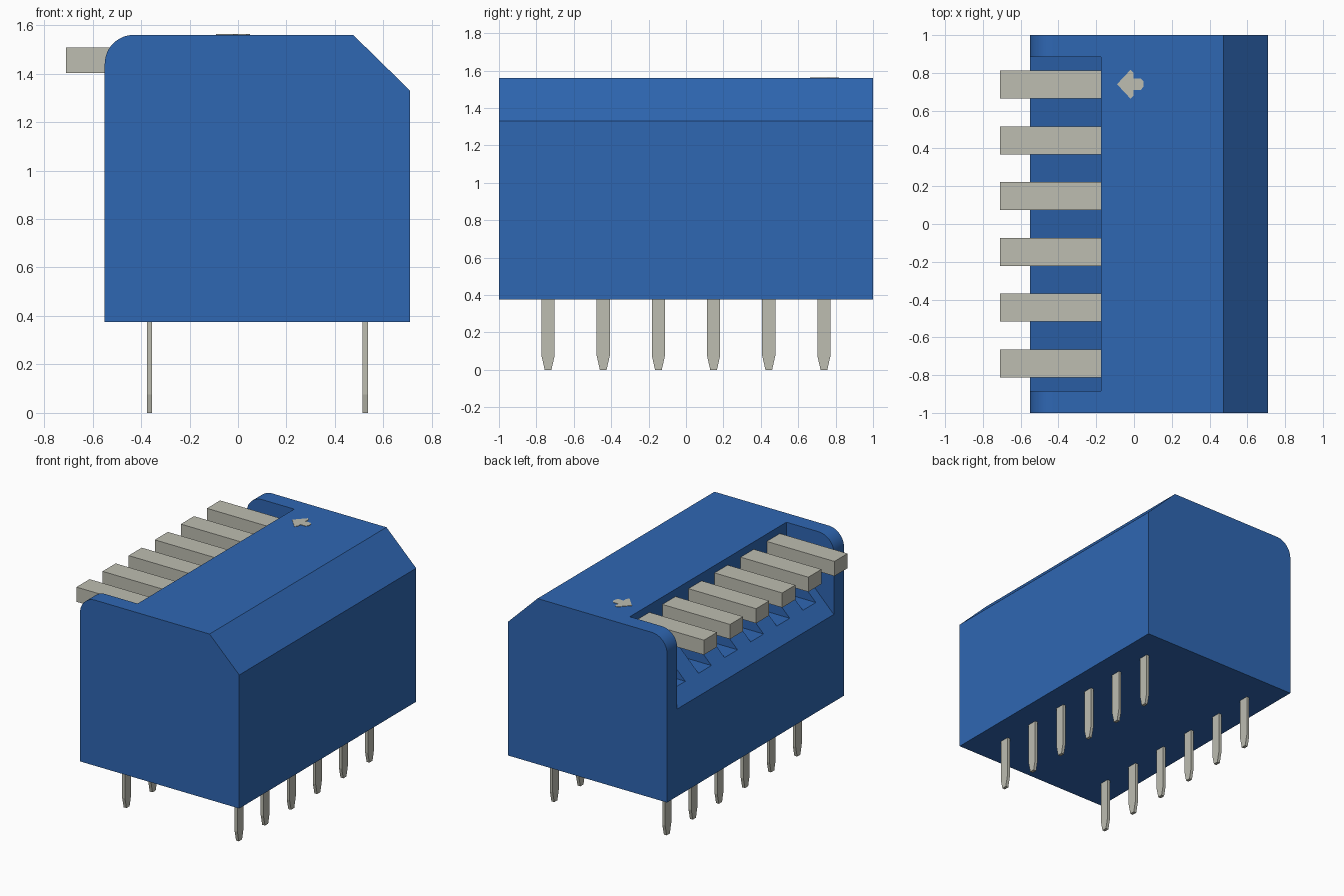
import bpy, bmesh, math
from mathutils import Vector

default = bpy.data.objects.get("Cube")
if default:
    bpy.data.objects.remove(default, do_unlink=True)


def material(name, rgb):
    mat = bpy.data.materials.new(name)
    mat.use_nodes = True
    mat.diffuse_color = (*rgb, 1)
    mat.node_tree.nodes["Principled BSDF"].inputs["Base Color"].default_value = (*rgb, 1)
    return mat


BLUE = material("blue plastic", (0.028, 0.135, 0.45))
GREY = material("warm grey metal", (0.51, 0.51, 0.44))


def prism(name, profile, axis, start, end, mat):
    """Extrude a 2D profile along one axis (the profile uses the other two, in order)."""
    def place(p, t):
        co = list(p)
        co.insert("xyz".index(axis), t)
        return Vector(co)
    bm = bmesh.new()
    face = bm.faces.new([bm.verts.new(place(p, start)) for p in profile])
    grown = bmesh.ops.extrude_face_region(bm, geom=[face])["geom"]
    shift = place((0, 0), end - start)
    bmesh.ops.translate(bm, vec=shift, verts=[g for g in grown if isinstance(g, bmesh.types.BMVert)])
    bmesh.ops.recalc_face_normals(bm, faces=bm.faces)
    mesh = bpy.data.meshes.new(name)
    bm.to_mesh(mesh)
    bm.free()
    mesh.materials.append(mat)
    obj = bpy.data.objects.new(name, mesh)
    bpy.context.collection.objects.link(obj)
    return obj


def rect(a0, b0, a1, b1):
    return [(a0, b0), (a1, b0), (a1, b1), (a0, b1)]


def cut(target, cutter):
    cutter.hide_render = True
    mod = target.modifiers.new("cut", "BOOLEAN")
    mod.operation = "DIFFERENCE"
    mod.solver = "EXACT"
    mod.object = cutter
    bpy.context.view_layer.objects.active = target
    bpy.ops.object.modifier_apply(modifier=mod.name)
    bpy.data.objects.remove(cutter, do_unlink=True)


LEFT, RIGHT, BASE, TOP = -0.55, 0.71, 0.375, 1.56
ROUND, WALL = 0.12, -0.175
ROWS = [(i - 2.5) * 0.295 for i in range(6)]

# Housing: rounded on one top edge, chamfered on the other
arc = [(LEFT + ROUND * (1 - math.sin(a)), TOP - ROUND * (1 - math.cos(a)))
       for a in (math.radians(90 * i / 12) for i in range(13))]
outline = [(LEFT, BASE), (RIGHT, BASE), (RIGHT, 1.33), (0.475, TOP)] + arc
housing = prism("housing", outline, "y", -1, 1, BLUE)

# Lever bay with sloping floor
bay = [(LEFT - 0.1, 0.9), (WALL, 1.375), (WALL, TOP + 0.1), (LEFT - 0.1, TOP + 0.1)]
cut(housing, prism("bay_cutter", bay, "y", -0.885, 0.885, BLUE))

# Notches in the slope under each lever
notch = [(-0.46, 1.09), (WALL - 0.005, 1.09), (WALL - 0.005, 1.45), (-0.46, 1.45)]
for y in ROWS:
    cut(housing, prism("notch_cutter", notch, "y", y - 0.073, y + 0.073, BLUE))

# Smooth shading on the rounded edge only
for poly in housing.data.polygons:
    n = poly.normal
    poly.use_smooth = (n.x < -0.03 and n.z > 0.03 and poly.center.z > TOP - ROUND
                       and poly.center.x < LEFT + ROUND)

# Switch levers and the two rows of tapered pins
pin = [(-0.035, BASE), (-0.035, 0.075), (-0.018, 0), (0.018, 0), (0.035, 0.075), (0.035, BASE)]
for number, y in enumerate(ROWS, 1):
    prism(f"lever_{number}", rect(y - 0.074, 1.402, y + 0.074, 1.507), "x", -0.71, WALL, GREY)
    for side, x in (("lever_side", -0.365), ("chamfer_side", 0.525)):
        prism(f"pin_{side}_{number}", [(y + a, z) for a, z in pin], "x", x - 0.011, x + 0.011, GREY)

# Arrow mark on the top
half = [(-0.09, 0), (-0.018, 0.077), (-0.003, 0.06), (-0.003, 0.03), (0.035, 0.03), (0.05, 0.015)]
arrow = half + [(x, -y) for x, y in reversed(half[1:])]
prism("arrow_mark", [(x, y + 0.74) for x, y in arrow], "z", TOP - 0.002, TOP + 0.003, GREY)
